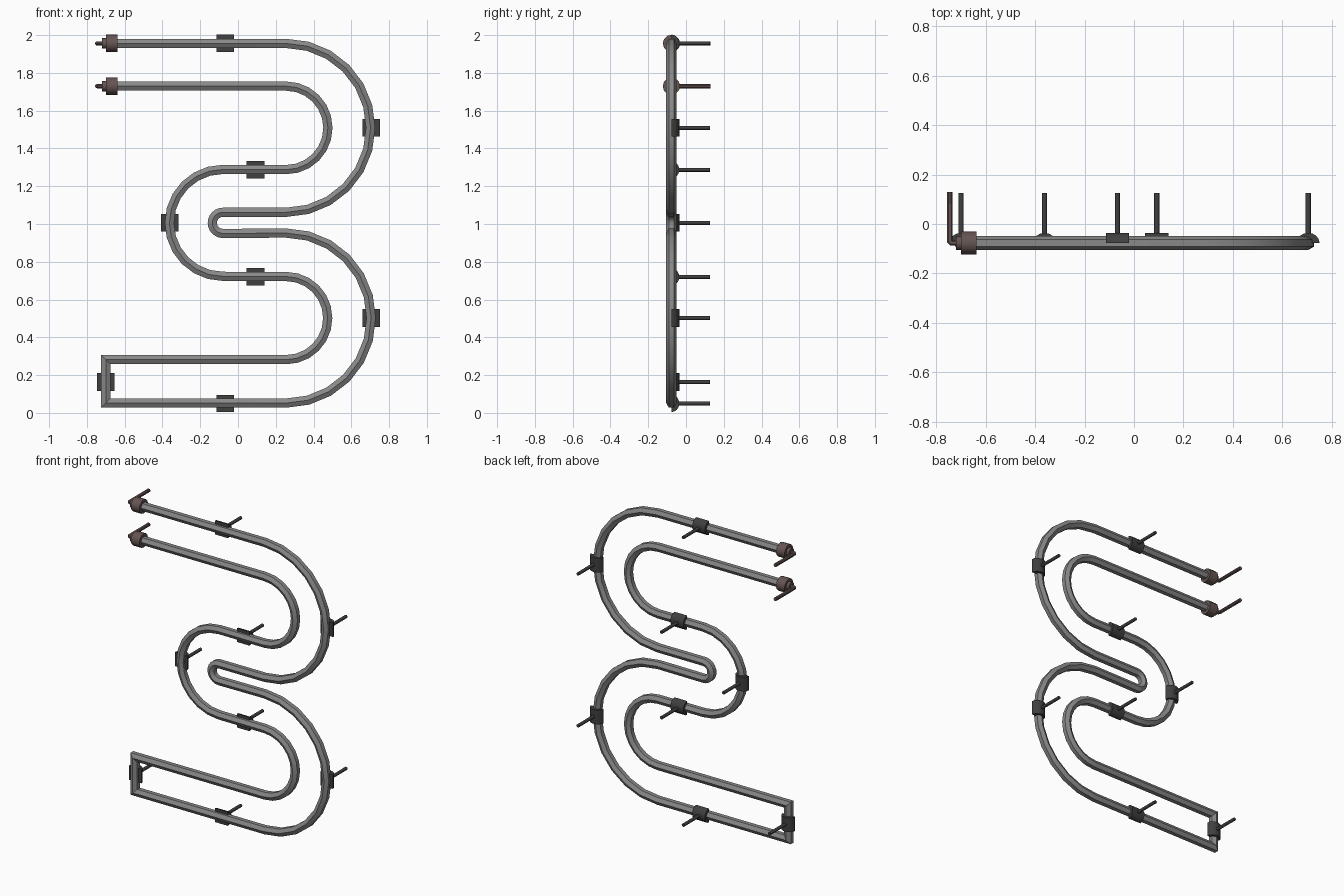
import bpy, bmesh, math
from mathutils import Vector, Matrix

if "Cube" in bpy.data.objects:
    bpy.data.objects.remove(bpy.data.objects["Cube"])

Y = -0.077          # depth of the tube plane
TOP, BOT = 1.957, 0.05


def material(name, rgb):
    m = bpy.data.materials.new(name)
    m.diffuse_color = (*rgb, 1)
    m.use_nodes = True
    m.node_tree.nodes["Principled BSDF"].inputs["Base Color"].default_value = m.diffuse_color
    return m


GREY = material("tube_grey", (0.25, 0.25, 0.25))
DARK = material("clamp_dark", (0.05, 0.05, 0.05))
BROWN = material("cap_brown", (0.13, 0.09, 0.085))


def finish(bm, name, mat, smooth=True):
    bmesh.ops.recalc_face_normals(bm, faces=bm.faces)
    me = bpy.data.meshes.new(name)
    bm.to_mesh(me)
    bm.free()
    ob = bpy.data.objects.new(name, me)
    bpy.context.collection.objects.link(ob)
    me.materials.append(mat)
    if smooth:
        bpy.ops.object.select_all(action='DESELECT')
        ob.select_set(True)
        bpy.context.view_layer.objects.active = ob
        bpy.ops.object.shade_smooth_by_angle(angle=math.radians(31))
    return ob


def sweep(name, path, radius, sides, place, mat):
    """Mitred round sweep along a planar path; place(u, v, w) maps to 3D."""
    pts = [Vector(p) for p in path]
    bm = bmesh.new()
    rings = []
    for i, p in enumerate(pts):
        d0 = (p - pts[i - 1]).normalized() if i else (pts[1] - p).normalized()
        d1 = (pts[i + 1] - p).normalized() if i < len(pts) - 1 else d0
        n0, n1 = Vector((-d0.y, d0.x)), Vector((-d1.y, d1.x))
        n = (n0 + n1).normalized()
        n /= n.dot(n0)
        ring = []
        for k in range(sides):
            a = math.tau * k / sides
            q = p + n * radius * math.sin(a)
            ring.append(bm.verts.new(place(q.x, q.y, radius * math.cos(a))))
        rings.append(ring)
    for a, b in zip(rings, rings[1:]):
        for k in range(sides):
            j = (k + 1) % sides
            bm.faces.new((a[k], a[j], b[j], b[k]))
    bm.faces.new(rings[0])
    bm.faces.new(rings[-1])
    return finish(bm, name, mat)


def arc(cx, cz, r, a0, a1, n=12):
    return [(cx + r * math.cos(math.radians(a0 + (a1 - a0) * i / n)),
             cz + r * math.sin(math.radians(a0 + (a1 - a0) * i / n))) for i in range(n + 1)]


def cylinder(name, centre, axis, r, length, sides, mat):
    bm = bmesh.new()
    rot = Vector(axis).to_track_quat('Z', 'Y').to_matrix().to_4x4()
    bmesh.ops.create_cone(bm, cap_ends=True, segments=sides, radius1=r, radius2=r,
                          depth=length, matrix=Matrix.Translation(centre) @ rot)
    return finish(bm, name, mat)


# Long hexagonal tube: outer run down, then inner run back up
CX, LX = 0.255, -0.08
UP, MID, LOW = 1.509, 1.006, 0.502
path = [(-0.66, UP + 0.447)]
path += arc(CX, UP, 0.447, 90, -90)
path += arc(LX, MID, 0.056, 90, 270)
path += arc(CX, LOW, 0.45, 90, -90)
path += [(-0.70, LOW - 0.45), (-0.70, LOW - 0.22)]
path += arc(CX, LOW, 0.22, -90, 90)
path += arc(LX, MID, 0.283, 270, 90)
path += arc(CX, UP, 0.221, -90, 90)
path += [(-0.66, UP + 0.221)]
sweep("glass_tube", path, 0.028, 6, lambda u, v, w: (u, Y + w, v), GREY)


# Half-round clamps behind the tube, each with a wall peg
def clamp(i, x, z, vertical):
    r, half, n = 0.046, 0.047, 8
    bm = bmesh.new()
    ends = []
    for t in (-half, half):
        ring = []
        for k in range(n + 1):
            a = math.pi * k / n
            c, s = r * math.cos(a), r * math.sin(a) * 0.9
            ring.append(bm.verts.new((x + c, Y + s, z + t) if vertical
                                     else (x + t, Y + s, z + c)))
        ends.append(ring)
        bm.faces.new(ring)
    for k in range(n + 1):
        j = (k + 1) % (n + 1)
        bm.faces.new((ends[0][k], ends[0][j], ends[1][j], ends[1][k]))
    finish(bm, f"clamp_{i}", DARK)
    y0, y1 = Y + 0.035, 0.126
    cylinder(f"wall_peg_{i}", (x, (y0 + y1) / 2, z), (0, 1, 0), 0.0105, y1 - y0, 12, DARK)


spots = [(-0.067, TOP, False), (0.705, UP, True), (0.092, 1.287, False),
         (-0.362, MID, True), (0.092, 0.72, False), (0.705, LOW, True),
         (-0.067, BOT, False), (-0.70, 0.163, True)]
for i, s in enumerate(spots, 1):
    clamp(i, *s)

# End caps with a collar and a bent lead wire
for name, z in (("upper", UP + 0.447), ("lower", UP + 0.221)):
    cylinder(f"{name}_end_cap", (-0.669, Y, z), (1, 0, 0), 0.046, 0.062, 12, BROWN)
    cylinder(f"{name}_cap_collar", (-0.708, Y, z), (1, 0, 0), 0.028, 0.024, 12, BROWN)
    sweep(f"{name}_lead_wire",
          [(-0.71, Y), (-0.738, Y), (-0.745, Y + 0.007), (-0.745, 0.13)],
          0.0115, 10, lambda u, v, w, z=z: (u, v, z + w), BROWN)
